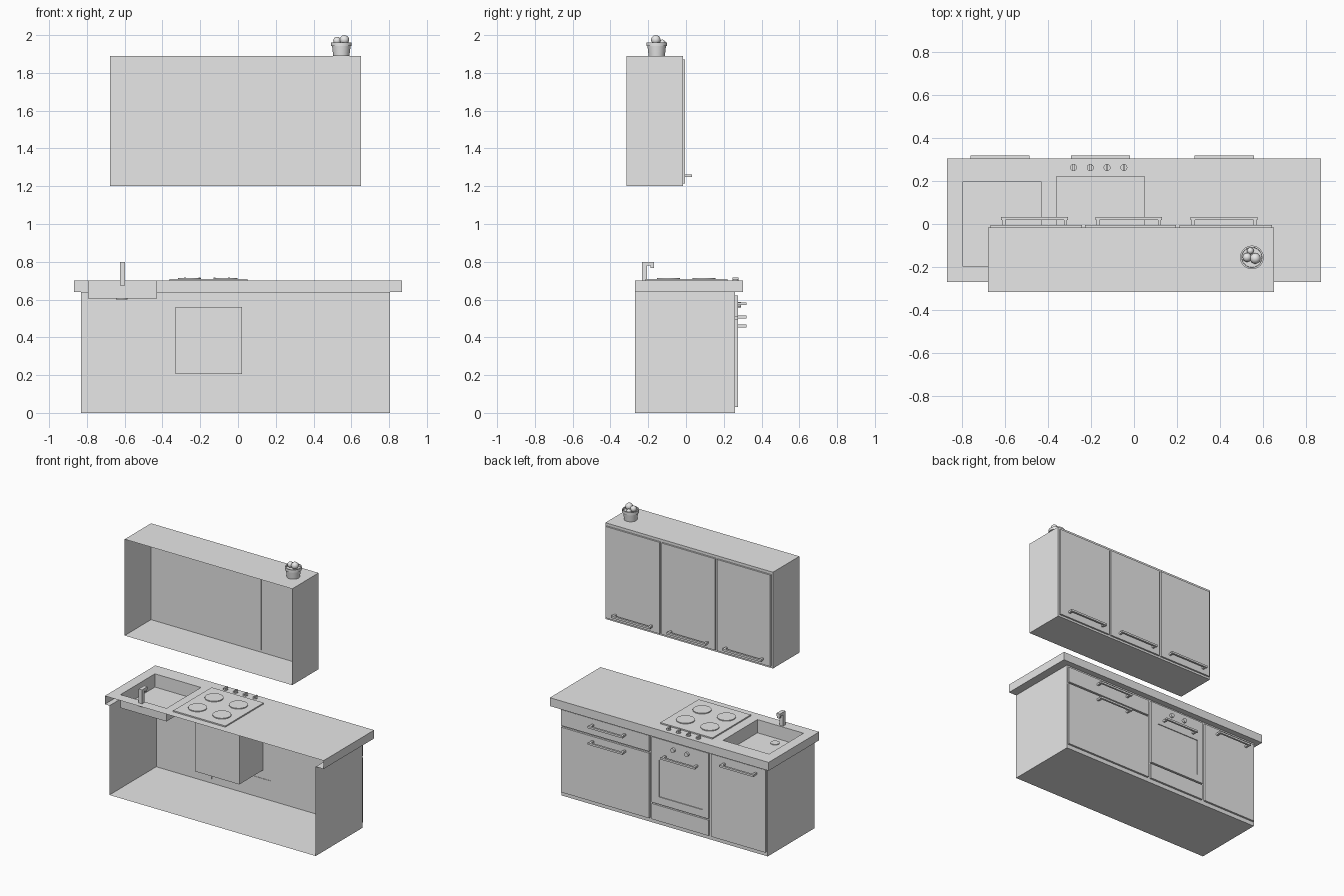
import bpy, bmesh, math
from mathutils import Matrix, Vector

cube = bpy.data.objects.get("Cube")
if cube:
    bpy.data.objects.remove(cube, do_unlink=True)

grey = bpy.data.materials.new("plain_grey")
grey.use_nodes = True
grey.diffuse_color = (0.8, 0.8, 0.8, 1)
grey.node_tree.nodes["Principled BSDF"].inputs["Base Color"].default_value = (0.8, 0.8, 0.8, 1)


def finish(name, bm, smooth=False):
    mesh = bpy.data.meshes.new(name)
    bm.to_mesh(mesh)
    bm.free()
    mesh.materials.append(grey)
    ob = bpy.data.objects.new(name, mesh)
    bpy.context.collection.objects.link(ob)
    if smooth:
        bpy.ops.object.select_all(action='DESELECT')
        ob.select_set(True)
        bpy.context.view_layer.objects.active = ob
        bpy.ops.object.shade_smooth_by_angle(angle=math.radians(40))
    return ob


def add_box(bm, x, y, z):
    """Box spanning three (low, high) ranges; returns its faces."""
    spans = (x, y, z)
    centre = Vector([(a + b) / 2 for a, b in spans])
    size = [b - a for a, b in spans] + [1]
    made = bmesh.ops.create_cube(bm, size=1, matrix=Matrix.Translation(centre) @ Matrix.Diagonal(size))
    return list({f for v in made["verts"] for f in v.link_faces})


def box(name, x, y, z, open_sides=()):
    """Box, with the sides facing any of open_sides left out."""
    bm = bmesh.new()
    faces = add_box(bm, x, y, z)
    bm.normal_update()
    gone = [f for f in faces if any(f.normal.dot(Vector(d)) > 0.9 for d in open_sides)]
    bmesh.ops.delete(bm, geom=gone, context='FACES')
    return finish(name, bm)


def lathe(name, centre, profile, sides=24, tilt=None):
    """Spin a (radius, height) profile about its upright axis."""
    bm = bmesh.new()
    vs = [bm.verts.new((r, 0, h)) for r, h in profile]
    es = [bm.edges.new(pair) for pair in zip(vs, vs[1:])]
    bmesh.ops.spin(bm, geom=vs + es, axis=(0, 0, 1), cent=(0, 0, 0), angle=math.tau, steps=sides)
    bmesh.ops.remove_doubles(bm, verts=bm.verts, dist=1e-5)
    bmesh.ops.recalc_face_normals(bm, faces=bm.faces)
    if tilt:
        bm.transform(tilt)
    bm.transform(Matrix.Translation(centre))
    return finish(name, bm, True)


def disc(name, centre, r, h, tilt=None):
    return lathe(name, centre, [(0, 0), (r, 0), (r, h), (0, h)], tilt=tilt)


def handle(name, x0, x1, y, z, reach):
    """Bar on two short posts standing out from a door at y."""
    bm = bmesh.new()
    t = 0.007
    add_box(bm, (x0, x1), (y + reach - 2 * t, y + reach), (z - t, z + t))
    for px in (x0 + 0.012, x1 - 0.012):
        add_box(bm, (px - t, px + t), (y, y + reach - t), (z - t, z + t))
    return finish(name, bm)


BACK, UP = (0, -1, 0), (0, 0, 1)

# Wall cabinet, open at the back
box("wall_cabinet", (-0.678, 0.65), (-0.315, -0.016), (1.2, 1.89), [BACK])
for i, (x0, x1) in enumerate([(-0.665, -0.242), (-0.228, 0.196), (0.212, 0.64)]):
    box(f"wall_door_{i}", (x0, x1), (-0.018, -0.004), (1.215, 1.87))
    mid = (x0 + x1) / 2 - 0.008
    handle(f"wall_handle_{i}", mid - 0.155, mid + 0.155, -0.004, 1.255, 0.037)

# Base cabinet, open at the back and under the worktop
box("base_cabinet", (-0.83, 0.805), (-0.27, 0.26), (0, 0.64), [BACK, UP])

# Worktop skin with a hole for the sink and undersides on the overhangs
bm = bmesh.new()
xs, ys = (-0.867, -0.795, -0.43, 0.867), (-0.27, -0.195, 0.195, 0.303)


def plate(x0, x1, y0, y1, z):
    bm.faces.new([bm.verts.new(c) for c in ((x0, y0, z), (x1, y0, z), (x1, y1, z), (x0, y1, z))])


for i in range(3):
    for j in range(3):
        if (i, j) != (1, 1):
            plate(xs[i], xs[i + 1], ys[j], ys[j + 1], 0.7)
finish("worktop_surface", bm)
bm = bmesh.new()
plate(xs[0], -0.83, ys[0], ys[3], 0.64)
plate(0.805, xs[3], ys[0], ys[3], 0.64)
plate(-0.83, 0.805, 0.26, ys[3], 0.64)
bmesh.ops.reverse_faces(bm, faces=bm.faces)
finish("worktop_underside", bm)
box("worktop_edge", (xs[0], xs[3]), (ys[0], ys[3]), (0.64, 0.7), [BACK, UP, (0, 0, -1)])

# Sink, drain and tap
box("sink_bowl", xs[1:3], ys[1:3], (0.605, 0.7), [UP])
disc("sink_drain", (-0.615, -0.13, 0.6), 0.03, 0.01)
box("tap_post", (-0.625, -0.598), (-0.232, -0.206), (0.675, 0.8))
box("tap_spout", (-0.625, -0.598), (-0.206, -0.17), (0.78, 0.8))
box("tap_tip", (-0.622, -0.601), (-0.187, -0.17), (0.767, 0.78))

# Hob with four rings and four knobs
box("hob_plate", (-0.363, 0.05), (-0.215, 0.22), (0.698, 0.709))
for x in (-0.256, -0.063):
    for y in (-0.092, 0.095):
        disc("hob_ring", (x, y, 0.706), 0.061, 0.009)
for i in range(4):
    x = -0.281 + 0.078 * i
    disc("hob_knob", (x, 0.262, 0.699), 0.016, 0.008)
    box("hob_knob_grip", (x - 0.005, x + 0.005), (0.245, 0.279), (0.705, 0.717))

# Doors and drawers of the base cabinet
fronts = {
    "wide_drawer": ((0.1, 0.797), (0.508, 0.622)),
    "wide_door": ((0.1, 0.797), (0.03, 0.496)),
    "oven_drawer": ((-0.37, 0.08), (0.03, 0.142)),
    "narrow_door": ((-0.822, -0.39), (0.03, 0.622)),
}
for name, (x, z) in fronts.items():
    box(name, x, (0.257, 0.274), z)
handle("wide_drawer_handle", 0.28, 0.557, 0.274, 0.578, 0.045)
handle("wide_door_handle", 0.28, 0.557, 0.274, 0.46, 0.045)
handle("narrow_door_handle", -0.758, -0.484, 0.274, 0.578, 0.045)

# Oven: housing, framed door, glass, handle and dials
box("oven_housing", (-0.33, 0.02), (-0.014, 0.259), (0.205, 0.56))
bm = bmesh.new()
add_box(bm, (-0.37, 0.08), (0.257, 0.276), (0.47, 0.622))
add_box(bm, (-0.37, 0.08), (0.257, 0.276), (0.152, 0.205))
add_box(bm, (-0.37, -0.325), (0.257, 0.276), (0.205, 0.47))
add_box(bm, (0.02, 0.08), (0.257, 0.276), (0.205, 0.47))
finish("oven_door_frame", bm)
box("oven_glass", (-0.325, 0.02), (0.262, 0.27), (0.205, 0.47))
handle("oven_handle", -0.293, -0.019, 0.274, 0.508, 0.045)
for x in (-0.095, -0.205):
    disc("oven_dial", (x, 0.274, 0.573), 0.015, 0.018, Matrix.Rotation(-math.pi / 2, 4, 'X'))

# Potted plant on top of the wall cabinet
lathe("plant_pot", (0.547, -0.155, 1.89),
      [(0, 0), (0.043, 0), (0.049, 0.052), (0.055, 0.052), (0.055, 0.072),
       (0.047, 0.072), (0.046, 0.06), (0, 0.06)])
for x, y, z, r in ((0.525, -0.155, 1.97, 0.021), (0.563, -0.16, 1.975, 0.025), (0.54, -0.125, 1.96, 0.016)):
    bm = bmesh.new()
    bmesh.ops.create_uvsphere(bm, u_segments=16, v_segments=10, radius=r, matrix=Matrix.Translation((x, y, z)))
    finish("plant_ball", bm, True)
